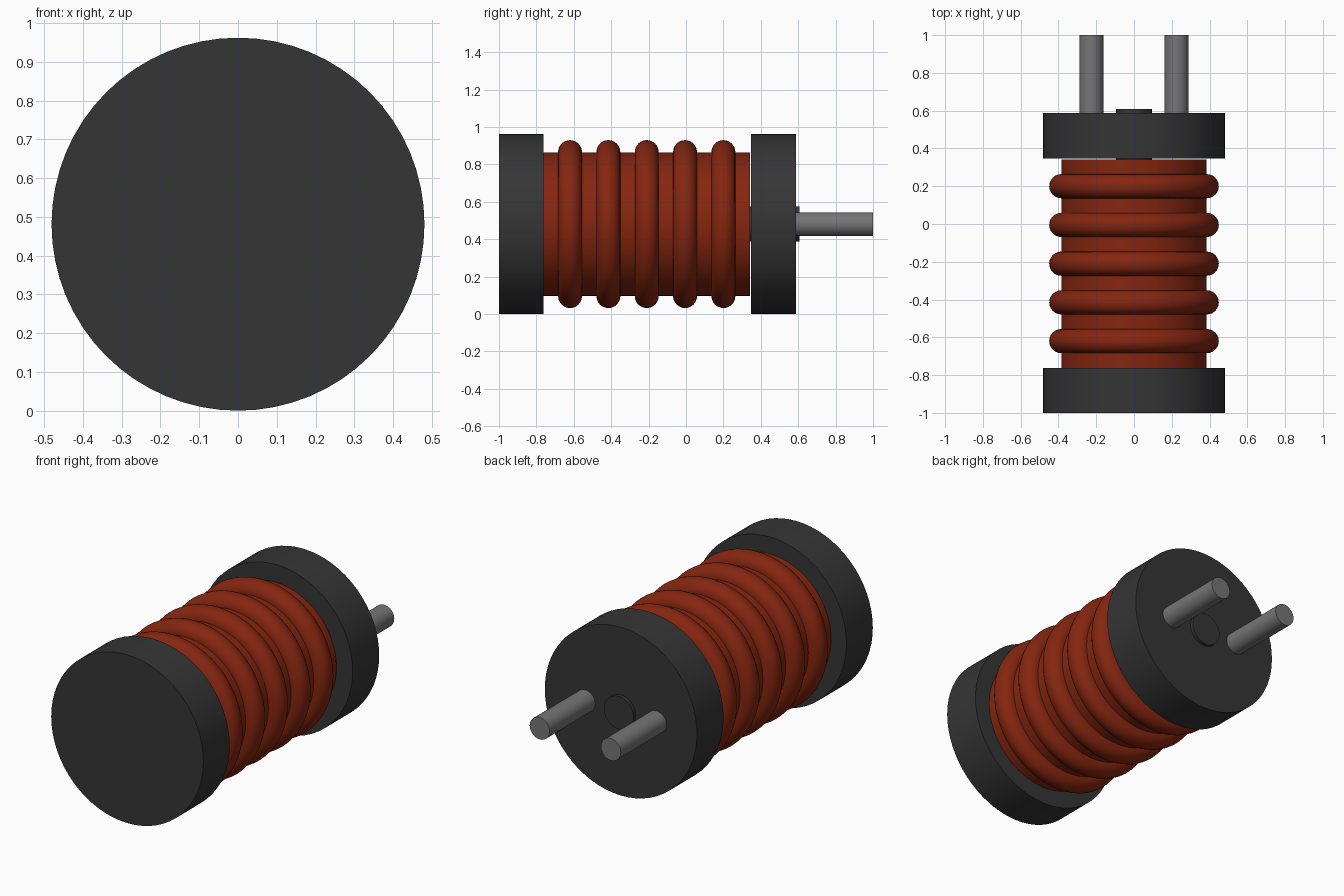
import bpy
import math

cube = bpy.data.objects.get("Cube")
if cube:
    bpy.data.objects.remove(cube, do_unlink=True)

AXIS_Z = 0.481  # height of the coil's axis, which runs along y


def material(name, rgb):
    mat = bpy.data.materials.new(name)
    mat.use_nodes = True
    colour = (*rgb, 1.0)
    mat.diffuse_color = colour
    mat.node_tree.nodes["Principled BSDF"].inputs["Base Color"].default_value = colour
    return mat


ferrite = material("dark ferrite", (0.036, 0.036, 0.037))
copper = material("enamelled copper", (0.235, 0.019, 0.005))
metal = material("grey metal", (0.18, 0.18, 0.18))


def finish(name, mat):
    obj = bpy.context.object
    obj.name = obj.data.name = name
    obj.data.materials.append(mat)
    bpy.ops.object.shade_smooth_by_angle(angle=math.radians(35))


def rod(name, radius, y0, y1, mat, x=0.0, sides=64):
    """Cylinder lying along y from y0 to y1."""
    bpy.ops.mesh.primitive_cylinder_add(
        vertices=sides, radius=radius, depth=y1 - y0,
        location=(x, (y0 + y1) / 2, AXIS_Z), rotation=(math.pi / 2, 0, 0))
    finish(name, mat)


# Flanges and the core rod that joins them
rod("front_flange", 0.481, -1.0, -0.762, ferrite)
rod("back_flange", 0.481, 0.348, 0.588, ferrite)
rod("core_rod", 0.094, -0.80, 0.608, ferrite, sides=32)

# Winding body with raised wire turns
rod("winding_body", 0.384, -0.765, 0.341, copper)
for i in range(5):
    bpy.ops.mesh.primitive_torus_add(
        major_radius=0.385, minor_radius=0.064, major_segments=64, minor_segments=24,
        location=(0, -0.62 + 0.205 * i, AXIS_Z), rotation=(math.pi / 2, 0, 0))
    finish(f"wire_turn_{i + 1}", copper)

# Terminal pins
for side, x in (("left", 0.225), ("right", -0.225)):
    rod(f"{side}_pin", 0.063, 0.55, 1.0, metal, x, 32)
